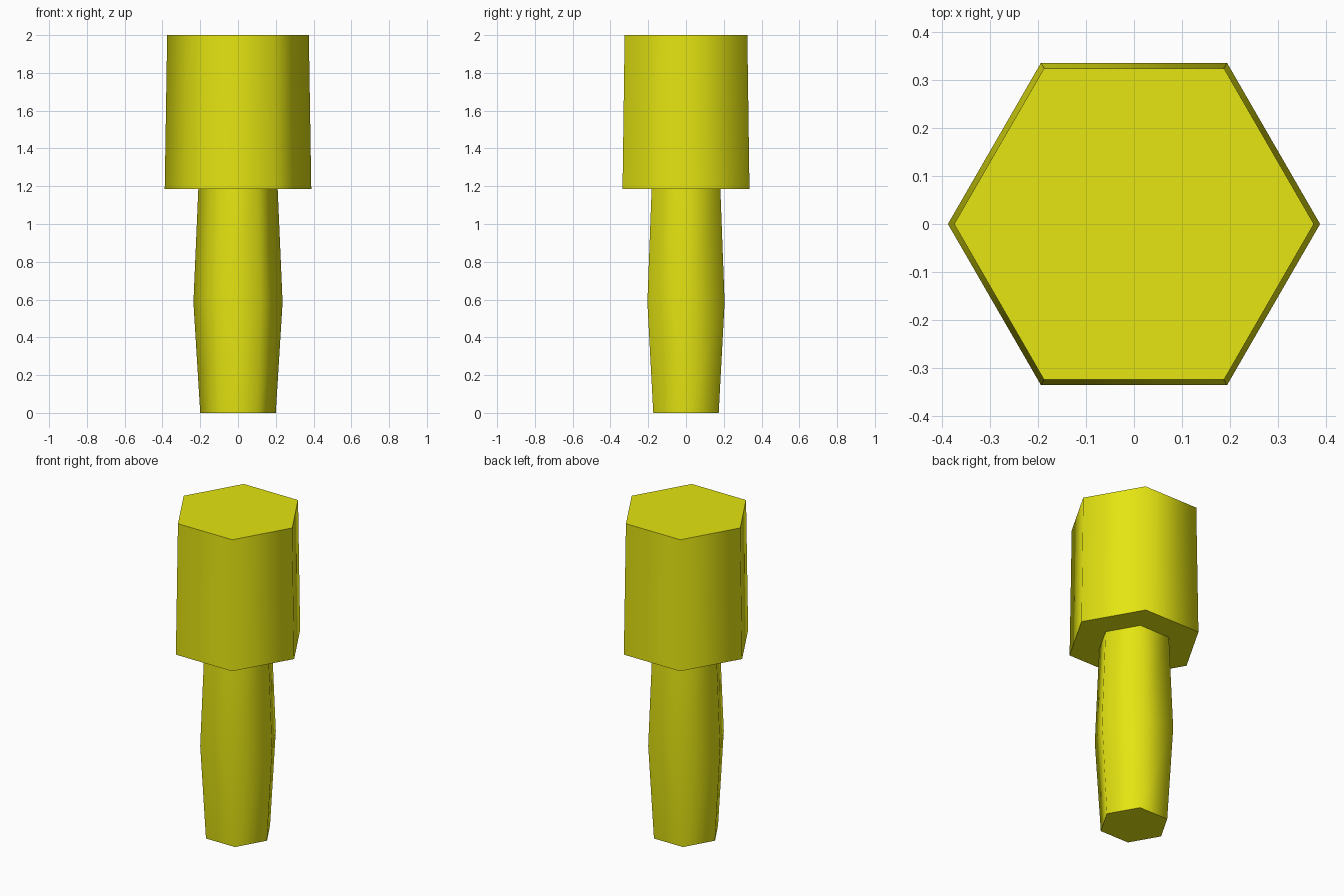
import bpy, math

if "Cube" in bpy.data.objects:
    bpy.data.objects.remove(bpy.data.objects["Cube"])

yellow = bpy.data.materials.new("yellow")
yellow.diffuse_color = (0.78, 0.78, 0.006, 1)
yellow.use_nodes = True
yellow.node_tree.nodes["Principled BSDF"].inputs["Base Color"].default_value = yellow.diffuse_color


def hex_part(name, rings):
    """Six-sided part from (radius, z) rings, capped at both ends."""
    verts = [(r * math.cos(i * math.pi / 3), r * math.sin(i * math.pi / 3), z)
             for r, z in rings for i in range(6)]
    faces = [tuple(reversed(range(6)))]
    for k in range(len(rings) - 1):
        for i in range(6):
            j = (i + 1) % 6
            faces.append((k * 6 + i, k * 6 + j, k * 6 + 6 + j, k * 6 + 6 + i))
    top = 6 * (len(rings) - 1)
    faces.append(tuple(range(top, top + 6)))
    mesh = bpy.data.meshes.new(name)
    mesh.from_pydata(verts, [], faces)
    mesh.materials.append(yellow)
    ob = bpy.data.objects.new(name, mesh)
    bpy.context.collection.objects.link(ob)
    bpy.ops.object.select_all(action='DESELECT')
    ob.select_set(True)
    bpy.context.view_layer.objects.active = ob
    # sides blend smoothly, end caps stay crisp
    bpy.ops.object.shade_smooth_by_angle(angle=math.radians(70))
    return ob


# slim bulging shaft
hex_part("shaft", [(0.2, 0), (0.236, 0.585), (0.21, 1.187)])
# wide, slightly tapered head
hex_part("head", [(0.388, 1.185), (0.375, 2.0)])
